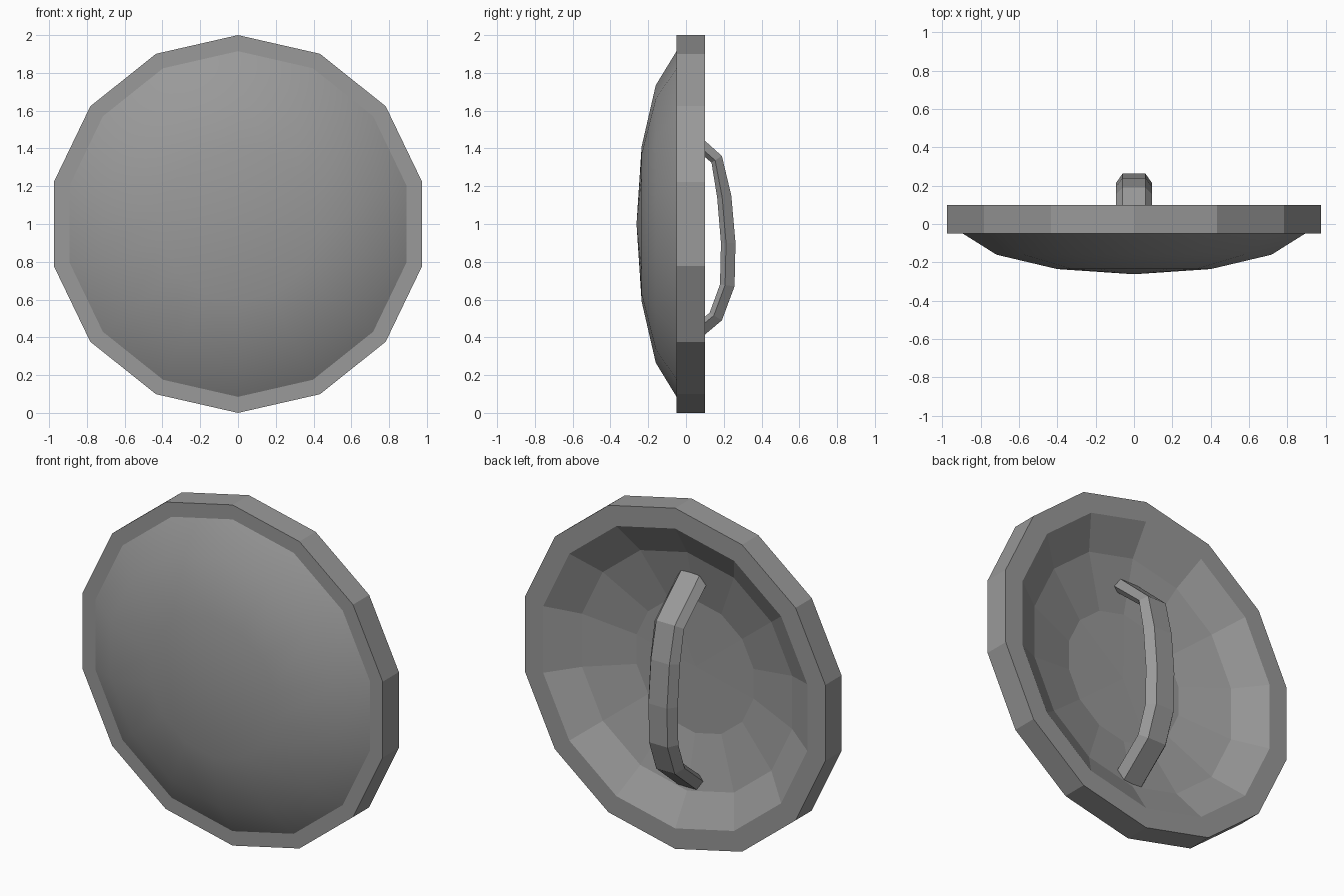
import bpy, bmesh, math

if "Cube" in bpy.data.objects:
    bpy.data.objects.remove(bpy.data.objects["Cube"])

SIDES = 14
CZ = 1.0

# dark grey metal
metal = bpy.data.materials.new("dark_metal")
metal.diffuse_color = (0.32, 0.32, 0.32, 1)
metal.use_nodes = True
metal.node_tree.nodes["Principled BSDF"].inputs["Base Color"].default_value = metal.diffuse_color


def finish(bm, name, smooth=False):
    bmesh.ops.recalc_face_normals(bm, faces=bm.faces[:])
    for f in bm.faces:
        f.smooth = smooth
    me = bpy.data.meshes.new(name)
    bm.to_mesh(me)
    bm.free()
    me.materials.append(metal)
    ob = bpy.data.objects.new(name, me)
    bpy.context.collection.objects.link(ob)
    return ob


def ring(bm, r, y):
    if r == 0:
        return [bm.verts.new((0, y, CZ))] * SIDES
    angles = [2 * math.pi * i / SIDES for i in range(SIDES)]
    return [bm.verts.new((r * math.sin(a), y, CZ + r * math.cos(a))) for a in angles]


def bridge(bm, a, b):
    n = len(a)
    for i in range(n):
        j = (i + 1) % n
        bm.faces.new(list(dict.fromkeys((a[i], a[j], b[j], b[i]))))


def lathe(name, profile, flip, smooth=False):
    """Revolve (radius, y) points about the shield's front-back axis."""
    bm = bmesh.new()
    rings = [ring(bm, r, y) for r, y in profile]
    for a, b in zip(rings, rings[1:]):
        bridge(bm, a, b)
    ob = finish(bm, name, smooth)
    me = ob.data
    # keep an open shell facing the wanted way along y
    if flip is not None and sum(p.normal.y for p in me.polygons) * flip < 0:
        me.flip_normals()
    return ob


# rim: outer band with flat front and back lips
lathe("rim", [(0.915, -0.05), (1.0, -0.05), (1.0, 0.1), (0.88, 0.1)], None)

# front dome, smooth
lathe("front_dome", [(0.915, -0.05), (0.735, -0.16), (0.41, -0.235), (0, -0.262)], -1, True)

# hollow back, faceted, with a nearly flat middle
lathe("hollow_back", [(0.88, 0.1), (0.70, -0.01), (0.39, -0.085), (0, -0.09)], 1)

# handle: six-sided section swept along outer and inner (y, z) curves, ends sunk into the bowl
outer = [(-0.06, 1.585), (0.19, 1.36), (0.24, 1.15), (0.262, 0.90),
         (0.257, 0.67), (0.19, 0.49), (-0.06, 0.28)]
inner = [(-0.10, 1.525), (0.135, 1.325), (0.165, 1.14), (0.185, 0.90),
         (0.18, 0.68), (0.125, 0.53), (-0.10, 0.345)]
section = [(-0.06, 0), (0.06, 0), (0.095, 0.65), (0.065, 1), (-0.065, 1), (-0.095, 0.65)]
bm = bmesh.new()
loops = []
for (oy, oz), (iy, iz) in zip(outer, inner):
    loops.append([bm.verts.new((x, oy + (iy - oy) * t, oz + (iz - oz) * t))
                  for x, t in section])
for a, b in zip(loops, loops[1:]):
    bridge(bm, a, b)
bm.faces.new(loops[0])
bm.faces.new(loops[-1])
finish(bm, "handle")
